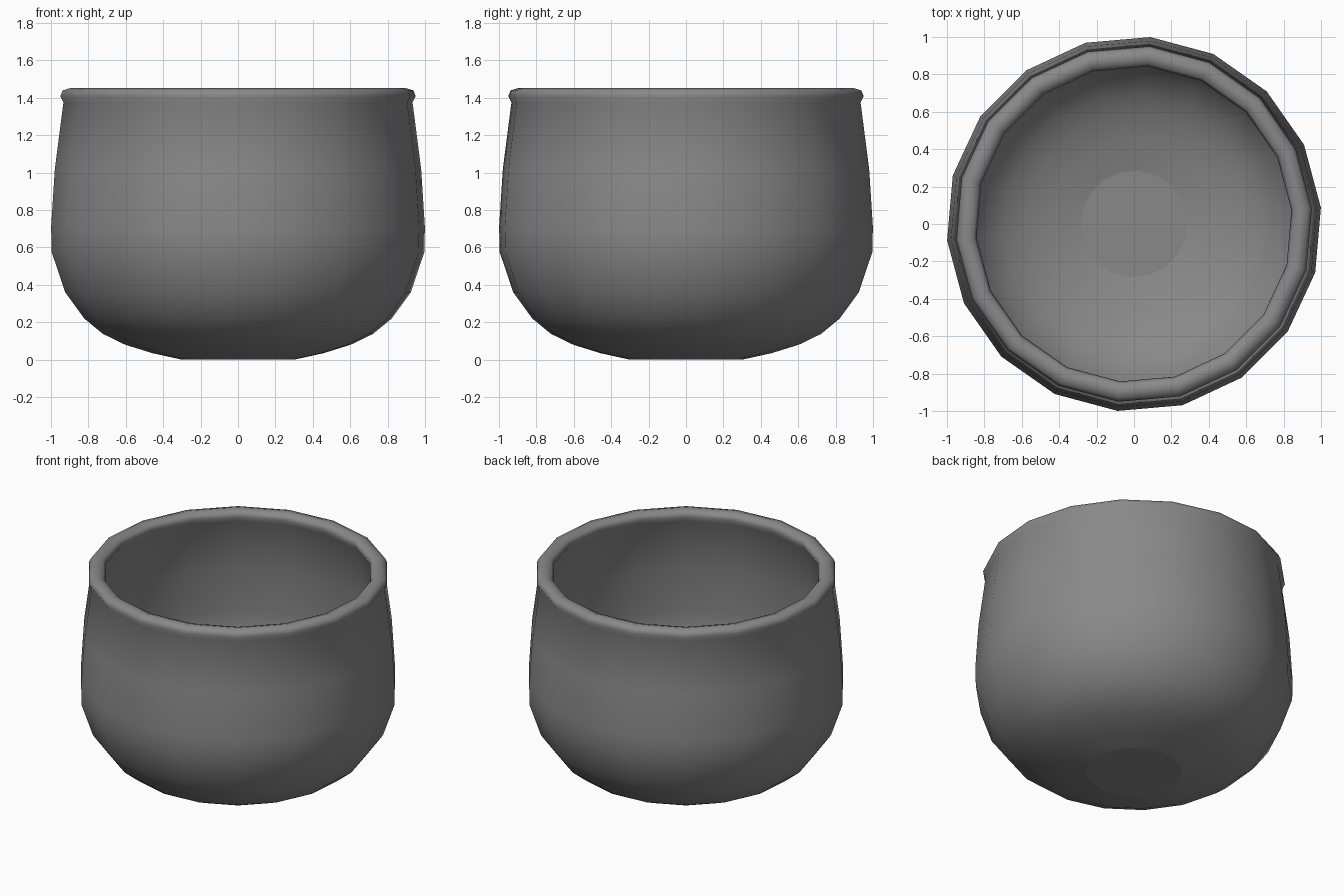
import bpy, bmesh, math

if "Cube" in bpy.data.objects:
    bpy.data.objects.remove(bpy.data.objects["Cube"])

SIDES = 18
START = math.radians(5)

# one plain grey
grey = bpy.data.materials.new("plain_grey")
grey.diffuse_color = (0.25, 0.25, 0.25, 1)
grey.use_nodes = True
grey.node_tree.nodes["Principled BSDF"].inputs["Base Color"].default_value = grey.diffuse_color

# outside profile from base to neck, rolled rim, then back down the inside
outer = [(0.30, 0.0), (0.46, 0.035), (0.605, 0.08), (0.725, 0.138), (0.825, 0.22),
         (0.927, 0.36), (1.0, 0.575), (1.003, 0.71), (0.983, 1.02), (0.937, 1.375)]
rim = [(0.954, 1.41), (0.94, 1.44), (0.90, 1.452), (0.86, 1.44), (0.845, 1.41)]
inner = [(0.87, 1.37), (0.925, 1.02), (0.945, 0.71), (0.94, 0.59), (0.875, 0.395),
         (0.785, 0.265), (0.695, 0.19), (0.585, 0.134), (0.45, 0.09), (0.285, 0.055)]


def lathe(name, profile):
    """Turn a profile around z and close both ends with flat discs."""
    bm = bmesh.new()
    rings = []
    for r, z in profile:
        rings.append([bm.verts.new((r * math.cos(START + i * math.tau / SIDES),
                                    r * math.sin(START + i * math.tau / SIDES), z))
                      for i in range(SIDES)])
    for a, b in zip(rings, rings[1:]):
        for i in range(SIDES):
            j = (i + 1) % SIDES
            bm.faces.new((a[i], a[j], b[j], b[i])).smooth = True
    # base underside and inside floor stay flat, with a crisp border
    for disc in (bm.faces.new(rings[0][::-1]), bm.faces.new(rings[-1])):
        disc.smooth = False
        for e in disc.edges:
            e.smooth = False
    bmesh.ops.recalc_face_normals(bm, faces=bm.faces)
    me = bpy.data.meshes.new(name)
    bm.to_mesh(me)
    bm.free()
    ob = bpy.data.objects.new(name, me)
    bpy.context.collection.objects.link(ob)
    me.materials.append(grey)
    return ob


# bowl body with rolled rim
lathe("bowl", outer + rim + inner)
